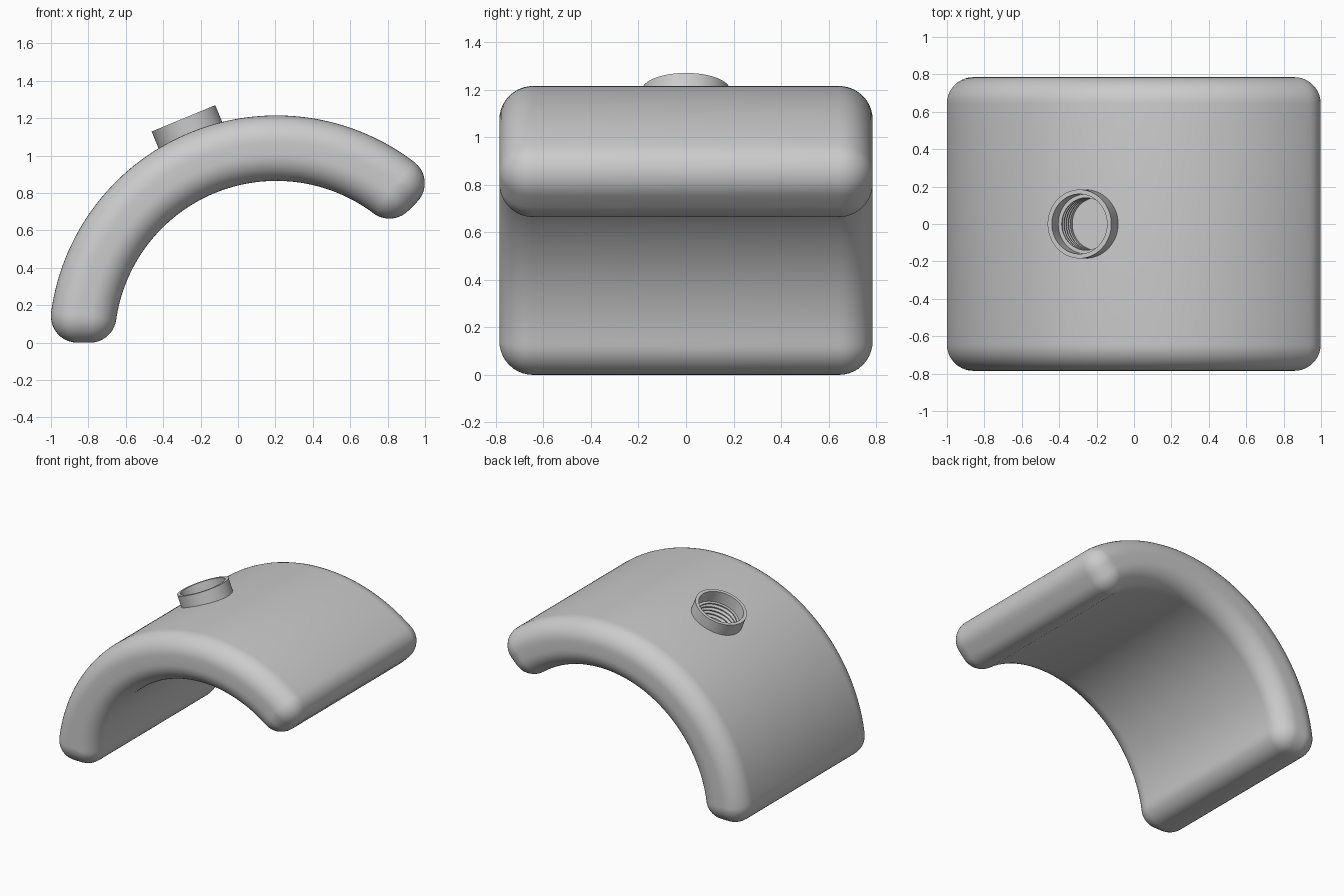
import bpy, bmesh
from math import sin, cos, pi, radians, sqrt, asin
from mathutils import Matrix, Vector

if "Cube" in bpy.data.objects:
    bpy.data.objects.remove(bpy.data.objects["Cube"])

CX, R_OUT, R_IN = 0.205, 1.215, 0.865     # arch centre and radii
FILLET, HALF_W = 0.142, 0.785
START, END = radians(45), radians(180)

grey = bpy.data.materials.new("plain grey")
grey.use_nodes = True
grey.diffuse_color = (0.6, 0.6, 0.6, 1)
grey.node_tree.nodes["Principled BSDF"].inputs["Base Color"].default_value = (0.6, 0.6, 0.6, 1)


def finish(bm, name, angle=35):
    bmesh.ops.remove_doubles(bm, verts=bm.verts, dist=1e-5)
    bmesh.ops.recalc_face_normals(bm, faces=bm.faces)
    mesh = bpy.data.meshes.new(name)
    bm.to_mesh(mesh)
    bm.free()
    obj = bpy.data.objects.new(name, mesh)
    bpy.context.collection.objects.link(obj)
    mesh.materials.append(grey)
    return obj


def shade(obj, angle):
    bpy.ops.object.select_all(action='DESELECT')
    bpy.context.view_layer.objects.active = obj
    obj.select_set(True)
    bpy.ops.object.shade_smooth_by_angle(angle=radians(angle))


def bridge(bm, a, b):
    n = len(a)
    for i in range(n):
        bm.faces.new((a[i], a[(i + 1) % n], b[(i + 1) % n], b[i]))


def arc(cx, cz, r, a0, a1, n):
    return [(cx + r * cos(a0 + (a1 - a0) * i / n), cz + r * sin(a0 + (a1 - a0) * i / n))
            for i in range(n + 1)]


def outline(d):
    """Arch sector core grown outward by d, with round corners."""
    ro, ri = R_OUT - FILLET, R_IN + FILLET
    ao, ai = asin(FILLET / ro), asin(FILLET / ri)

    def corner(r, ang, a0, a1):
        return arc(CX + r * cos(ang), r * sin(ang), d, a0, a1, 10)

    pts = arc(CX, 0, ro + d, START + ao, END - ao, 72)
    pts += corner(ro, END - ao, END - ao, END + pi / 2)
    pts += corner(ri, END - ai, END + pi / 2, END + pi - ai)
    pts += arc(CX, 0, ri - d, END - ai, START + ai, 72)
    pts += corner(ri, START + ai, START + ai - pi, START - pi / 2)
    pts += corner(ro, START + ao, START - pi / 2, START + ao)
    return pts


# Arched body: stacked outlines with rounded rims
bm = bmesh.new()
steps = 10
layers = [(-1, i) for i in range(steps, -1, -1)] + [(1, i) for i in range(steps + 1)]
rings = []
for side, i in layers:
    phi = pi / 2 * i / steps
    y = side * (HALF_W - FILLET + FILLET * sin(phi))
    d = max(FILLET * cos(phi), 1e-4)
    rings.append([bm.verts.new((x, y, z)) for x, z in outline(d)])
for a, b in zip(rings, rings[1:]):
    bridge(bm, a, b)
for ring in (rings[0], rings[-1]):        # narrow end strips
    n = len(ring)
    half = n // 2
    # outer arc and inner arc run in opposite directions
    outer, inner = ring[:73], ring[95:168][::-1]
    for k in range(72):
        bm.faces.new((outer[k], outer[k + 1], inner[k + 1], inner[k]))
    bm.faces.new(ring[72:96])
    bm.faces.new(ring[167:] + ring[:1])
body = finish(bm, "arched_body")

# Boss axis frame: local z runs radially outward from the arch centre
frame = Matrix.Translation((CX, 0, 0)) @ Matrix.Rotation(-radians(22.5), 4, 'Y')


def lathe(profile, name, n=64):
    """Revolve (radius, height) points; both ends close as discs."""
    bm = bmesh.new()
    rings = [[bm.verts.new((r * cos(2 * pi * i / n), r * sin(2 * pi * i / n), h))
              for i in range(n)] for r, h in profile]
    for a, b in zip(rings, rings[1:]):
        bridge(bm, a, b)
    bm.faces.new(rings[0])
    bm.faces.new(rings[-1])
    bm.transform(frame)
    return finish(bm, name)


# Pocket in the body for the boss
cutter = lathe([(0.172, 1.04), (0.172, 1.5)], "pocket_cutter")
cutter.hide_render = True
mod = body.modifiers.new("pocket", 'BOOLEAN')
mod.operation, mod.object, mod.solver = 'DIFFERENCE', cutter, 'EXACT'
bpy.context.view_layer.objects.active = body
bpy.ops.object.modifier_apply(modifier="pocket")
bpy.data.objects.remove(cutter)

# Threaded boss: outer wall, rim, counterbore, thread ridges, floor
TOP, FLOOR, PITCH = 1.298, 1.06, 0.03
profile = [(0.184, 1.03), (0.184, TOP), (0.16, TOP), (0.16, TOP - 0.09), (0.14, TOP - 0.09)]
h = TOP - 0.09
while h - PITCH > FLOOR:
    profile += [(0.14, h - 0.008), (0.155, h - 0.015), (0.155, h - 0.02), (0.14, h - PITCH)]
    h -= PITCH
profile.append((0.14, FLOOR))
boss = lathe(profile, "threaded_boss")

shade(body, 30)
shade(boss, 25)
